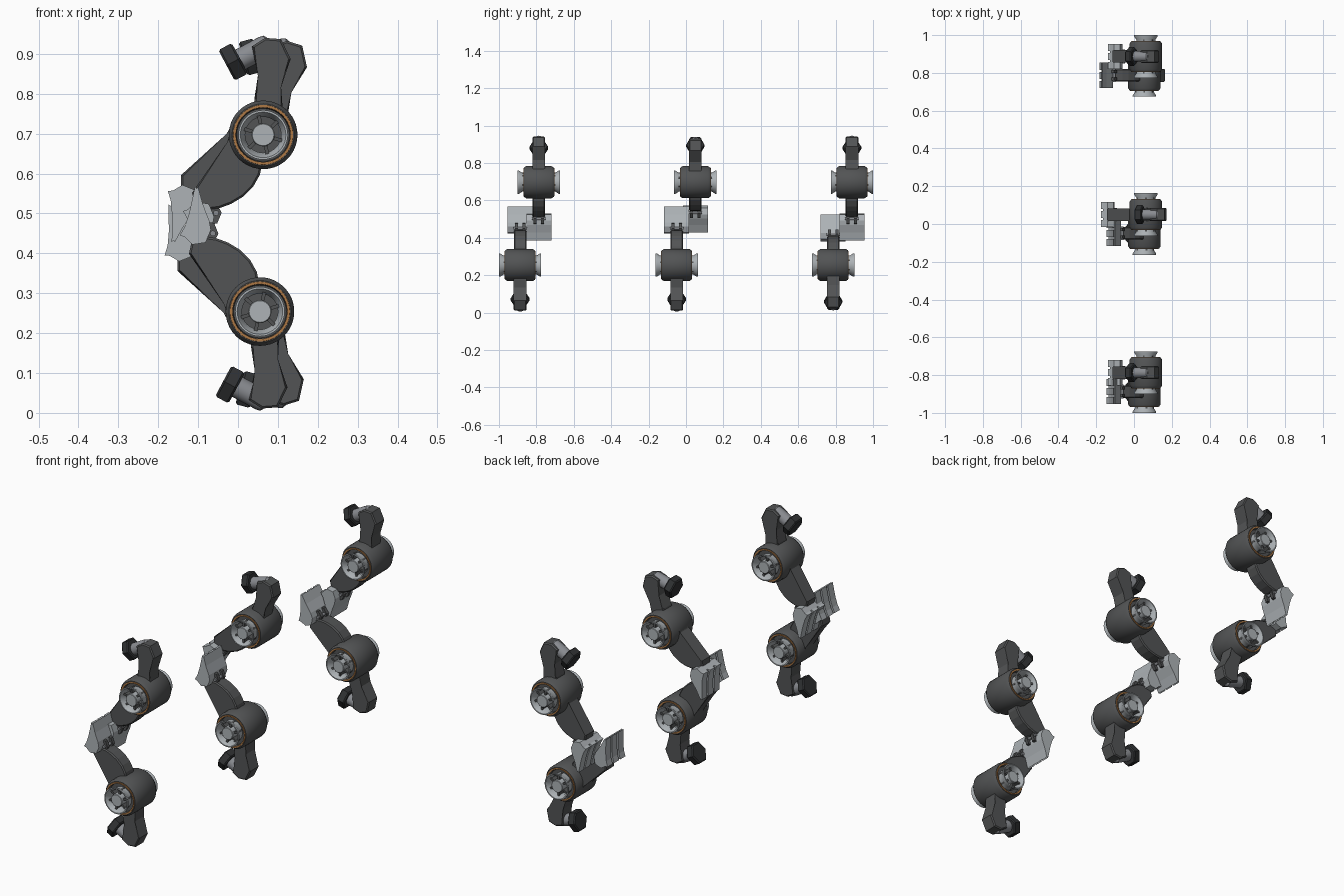
import bpy, bmesh
from math import cos, sin, pi, radians
from mathutils import Matrix, Vector

if "Cube" in bpy.data.objects:
    bpy.data.objects.remove(bpy.data.objects["Cube"])


def material(name, r, g, b):
    m = bpy.data.materials.new(name)
    m.diffuse_color = (r, g, b, 1)
    m.use_nodes = True
    m.node_tree.nodes["Principled BSDF"].inputs["Base Color"].default_value = m.diffuse_color
    return m


DARK = material("dark_grey", 0.085, 0.088, 0.09)
BLACK = material("near_black", 0.03, 0.032, 0.034)
STEEL = material("steel", 0.25, 0.26, 0.28)
LIGHT = material("light_grey", 0.42, 0.45, 0.47)
COPPER = material("copper", 0.42, 0.19, 0.06)


def finish(bm, name, mat, smooth=None):
    bmesh.ops.recalc_face_normals(bm, faces=bm.faces)
    mesh = bpy.data.meshes.new(name)
    bm.to_mesh(mesh)
    bm.free()
    mesh.materials.append(mat)
    ob = bpy.data.objects.new(name, mesh)
    bpy.context.collection.objects.link(ob)
    if smooth:
        bpy.ops.object.select_all(action='DESELECT')
        ob.select_set(True)
        bpy.context.view_layer.objects.active = ob
        bpy.ops.object.shade_smooth_by_angle(angle=radians(smooth))
    return ob


def slabs(name, profile, spans, mat, bevel=0.0):
    """Extrude an (x, z) profile along y over each (y0, y1) span."""
    bm = bmesh.new()
    for y0, y1 in spans:
        a = [bm.verts.new((x, y0, z)) for x, z in profile]
        b = [bm.verts.new((x, y1, z)) for x, z in profile]
        bm.faces.new(a)
        bm.faces.new(b[::-1])
        n = len(a)
        for i in range(n):
            bm.faces.new((a[i], b[i], b[(i + 1) % n], a[(i + 1) % n]))
    if bevel:
        rim = [e for e in bm.edges if abs(e.verts[0].co.y - e.verts[1].co.y) < 1e-6]
        bmesh.ops.bevel(bm, geom=rim, offset=bevel, segments=1, affect='EDGES')
    return finish(bm, name, mat)


def lathe(name, profile, mat, seg=40, origin=(0, 0), direction=(0, 1, 0),
          both=False, closed=False, smooth=35):
    """Revolve (radius, distance) pairs round an axis; both adds the opposite end."""
    bm = bmesh.new()
    axis = Vector(direction).normalized()
    u = Vector((0, 1, 0)) if abs(axis.y) < 0.5 else Vector((1, 0, 0))
    v = axis.cross(u)
    o = Vector((origin[0], 0, origin[1]))
    for s in ((1, -1) if both else (1,)):
        rings = [[bm.verts.new(o + axis * d * s + (u * cos(2 * pi * i / seg) + v * sin(2 * pi * i / seg)) * r)
                  for i in range(seg)] for r, d in profile]
        pairs = list(zip(rings, rings[1:]))
        if closed:
            pairs.append((rings[-1], rings[0]))
        else:
            bm.faces.new(rings[0])
            bm.faces.new(rings[-1])
        for p, q in pairs:
            for i in range(seg):
                j = (i + 1) % seg
                bm.faces.new((p[i], p[j], q[j], q[i]))
    return finish(bm, name, mat, smooth)


parts = []

# Hub: barrel, copper rings, flared end cups, central shafts
parts.append(lathe("hub_barrel", [(0.05, -0.066), (0.066, -0.066), (0.068, -0.08), (0.078, -0.08), (0.086, -0.068),
                                  (0.086, 0.068), (0.078, 0.08), (0.068, 0.08), (0.066, 0.066), (0.05, 0.066)], DARK))
parts.append(lathe("hub_ring", [(0.068, 0.076), (0.076, 0.076), (0.075, 0.083), (0.069, 0.083)], COPPER,
                   both=True, closed=True))
parts.append(lathe("hub_cup", [(0.05, 0.065), (0.05, 0.088), (0.062, 0.106), (0.062, 0.113), (0.057, 0.113),
                               (0.045, 0.09), (0.045, 0.065)], LIGHT, both=True, closed=True))
parts.append(lathe("hub_shaft", [(0.029, 0.06), (0.029, 0.108), (0.027, 0.11)], LIGHT, seg=24, both=True))

# Radial fins inside the cups
bm = bmesh.new()
for s in (1, -1):
    for k in range(6):
        m = (Matrix.Rotation(k * pi / 3 + 0.3, 4, 'Y') @ Matrix.Translation((0.039, s * 0.081, 0))
             @ Matrix.Diagonal((0.024, 0.034, 0.009, 1)))
        bmesh.ops.create_cube(bm, size=1, matrix=m)
parts.append(finish(bm, "hub_fins", DARK))

# Faceted upper bracket
parts.append(slabs("head_bracket", [(-0.022, 0.05), (-0.022, 0.09), (-0.008, 0.148), (-0.028, 0.222), (0.005, 0.243),
                                    (0.045, 0.24), (0.069, 0.19), (0.04, 0.12), (0.05, 0.05)],
                   [(-0.034, 0.034)], DARK, 0.005))

# Clamp rod with hexagonal pad
out = (-0.88, 0, -0.47)
parts.append(lathe("clamp_rod", [(0.018, -0.088), (0.026, -0.082), (0.028, -0.07), (0.028, 0.01)], STEEL, seg=24,
                   origin=(-0.06, 0.187), direction=out))
parts.append(lathe("clamp_hex", [(0.045, -0.002), (0.05, 0.003), (0.05, 0.031), (0.045, 0.036)], BLACK, seg=6,
                   origin=(-0.06, 0.191), direction=out, smooth=None))

# Curved arm down to the shoe
parts.append(slabs("arm", [(-0.076, 0.03), (-0.085, -0.02), (-0.178, -0.145), (-0.172, -0.172), (-0.14, -0.188),
                           (-0.11, -0.184), (-0.08, -0.173), (-0.05, -0.155), (-0.025, -0.13), (-0.008, -0.1),
                           (0.0, -0.06), (-0.02, 0.0)], [(-0.033, 0.033)], DARK, 0.005))

# Hinge lugs and pin
parts.append(slabs("hinge_lug", [(-0.16, -0.165), (-0.118, -0.17), (-0.104, -0.195), (-0.115, -0.222),
                                 (-0.15, -0.228)], [(-0.028, -0.012), (0.012, 0.028)], DARK))
parts.append(lathe("hinge_pin", [(0.007, -0.036), (0.007, 0.036)], STEEL, seg=12, origin=(-0.118, -0.196)))

# Shoe: curved backing plate and three sole strips
sole = [(-0.201, -0.191), (-0.188, -0.214), (-0.178, -0.245), (-0.17, -0.28), (-0.163, -0.313)]
middle = [(x + 0.012, z + 0.004) for x, z in sole[:-1]] + [(-0.158, -0.308)]
back = [(-0.155, -0.312), (-0.143, -0.269), (-0.127, -0.228), (-0.123, -0.205), (-0.136, -0.173), (-0.169, -0.168)]
parts.append(slabs("shoe_plate", middle + back, [(-0.067, 0.067)], LIGHT))
parts.append(slabs("shoe_strip", sole + middle[::-1],
                   [(-0.067, -0.029), (-0.019, 0.019), (0.029, 0.067)], LIGHT))

# Six arms: (x, y, z, flipped, swing in degrees)
units = [(0.063, -0.787, 0.697, 0, 0), (0.063, 0.05, 0.697, 0, 13), (0.063, 0.887, 0.697, 0, 0),
         (0.055, -0.887, 0.254, 1, 0), (0.055, -0.05, 0.254, 1, 0), (0.055, 0.787, 0.254, 1, 13)]
for n, (x, y, z, flip, swing) in enumerate(units):
    place = (Matrix.Translation((x, y, z)) @ Matrix.Rotation(pi * flip, 4, 'X')
             @ Matrix.Rotation(radians(swing), 4, 'Y'))
    for p in parts:
        ob = p
        if n:
            ob = p.copy()
            bpy.context.collection.objects.link(ob)
        ob.matrix_world = place
